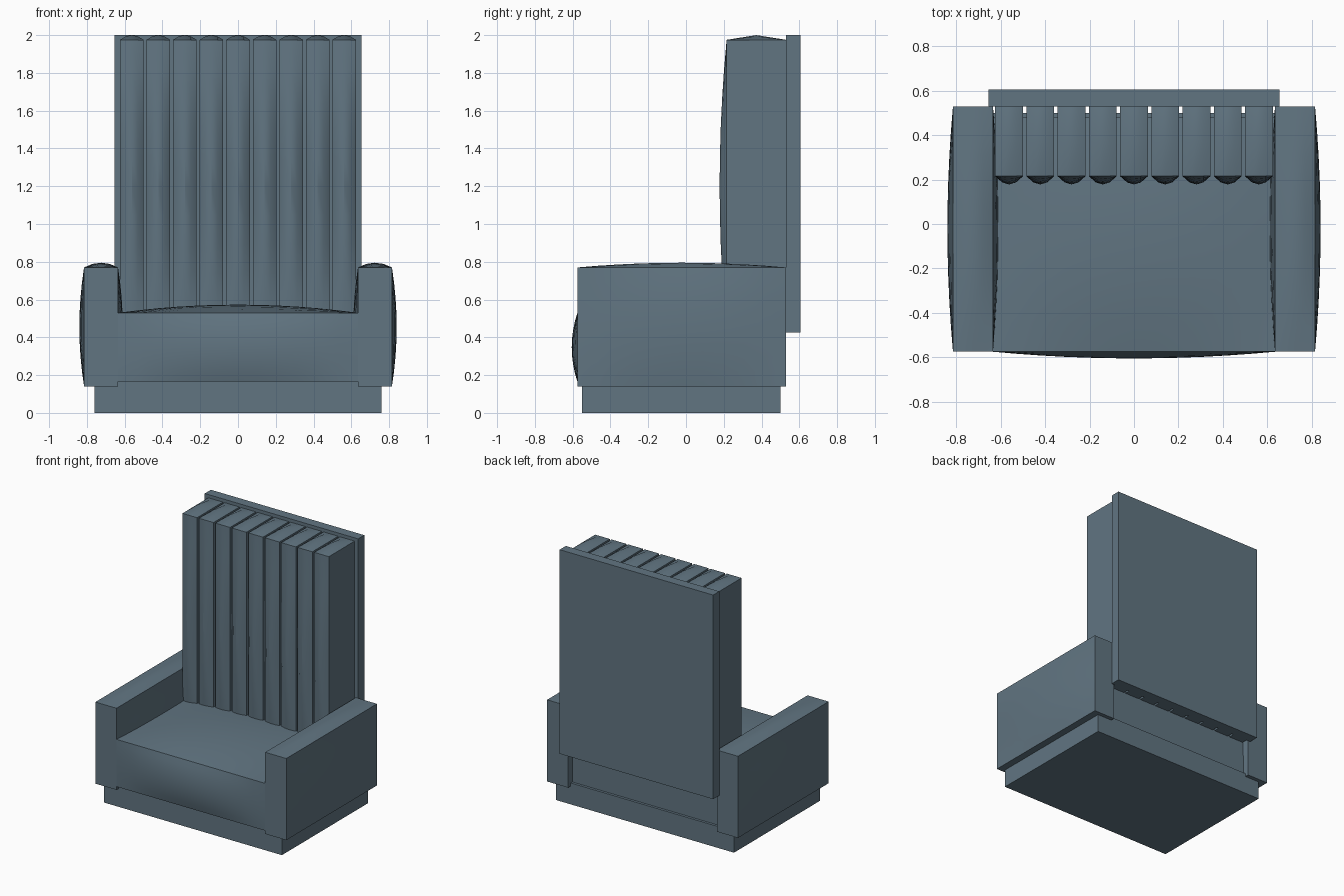
import bpy, bmesh, math
from mathutils import Vector

if "Cube" in bpy.data.objects:
    bpy.data.objects.remove(bpy.data.objects["Cube"])

fabric = bpy.data.materials.new("slate_blue_fabric")
fabric.diffuse_color = (0.12, 0.178, 0.222, 1)
fabric.use_nodes = True
fabric.node_tree.nodes["Principled BSDF"].inputs["Base Color"].default_value = fabric.diffuse_color


def block(name, lo, hi, segs=(1, 1, 1), bulges=None):
    """Box from lo to hi; bulges maps (axis, side) to the height of a pillow swell."""
    lo, hi = Vector(lo), Vector(hi)
    mid, half = (lo + hi) / 2, (hi - lo) / 2
    bm = bmesh.new()
    bmesh.ops.create_cube(bm, size=2)
    # slice the cube into the wanted number of segments along each axis
    for axis in range(3):
        normal = Vector((0, 0, 0))
        normal[axis] = 1
        for i in range(1, segs[axis]):
            geom = bm.verts[:] + bm.edges[:] + bm.faces[:]
            bmesh.ops.bisect_plane(bm, geom=geom, dist=1e-5, plane_no=normal,
                                   plane_co=normal * (2 * i / segs[axis] - 1))
    # scale to size and push the swollen faces out, leaving their rims in place
    for v in bm.verts:
        unit = v.co.copy()
        v.co = Vector([mid[a] + unit[a] * half[a] for a in range(3)])
        for (axis, side), height in (bulges or {}).items():
            if abs(unit[axis] - side) < 1e-4:
                b, c = [a for a in range(3) if a != axis]
                v.co[axis] += side * height * (1 - unit[b] ** 2) * (1 - unit[c] ** 2)
    mesh = bpy.data.meshes.new(name)
    bm.to_mesh(mesh)
    bm.free()
    mesh.materials.append(fabric)
    obj = bpy.data.objects.new(name, mesh)
    bpy.context.collection.objects.link(obj)
    bpy.ops.object.select_all(action='DESELECT')
    obj.select_set(True)
    bpy.context.view_layer.objects.active = obj
    bpy.ops.object.shade_smooth_by_angle(angle=math.radians(30))
    return obj


# plinth and back board
block("plinth", (-0.76, -0.55, 0), (0.76, 0.50, 0.14))
block("plinth_riser", (-0.635, -0.55, 0.14), (0.635, 0.50, 0.165))
block("back_board", (-0.655, 0.53, 0.425), (0.655, 0.605, 2.0))

# seat cushion, swollen on top and in front
block("seat", (-0.635, -0.575, 0.165), (0.635, 0.48, 0.53), (12, 8, 8),
      {(2, 1): 0.043, (1, -1): 0.03})

# armrests, swollen on top and on both sides
for label, s in (("left", -1), ("right", 1)):
    block(label + "_armrest", (s * 0.725 - 0.09, -0.575, 0.14),
          (s * 0.725 + 0.09, 0.53, 0.77), (4, 10, 8),
          {(0, 1): 0.025, (0, -1): 0.025, (2, 1): 0.025})

# nine upright padded channels of the backrest
for i in range(9):
    x = (i - 4) * 0.1406
    block(f"back_channel_{i + 1}", (x - 0.0625, 0.215, 0.43), (x + 0.0625, 0.53, 1.975),
          (4, 2, 10), {(1, -1): 0.037, (2, 1): 0.025})
